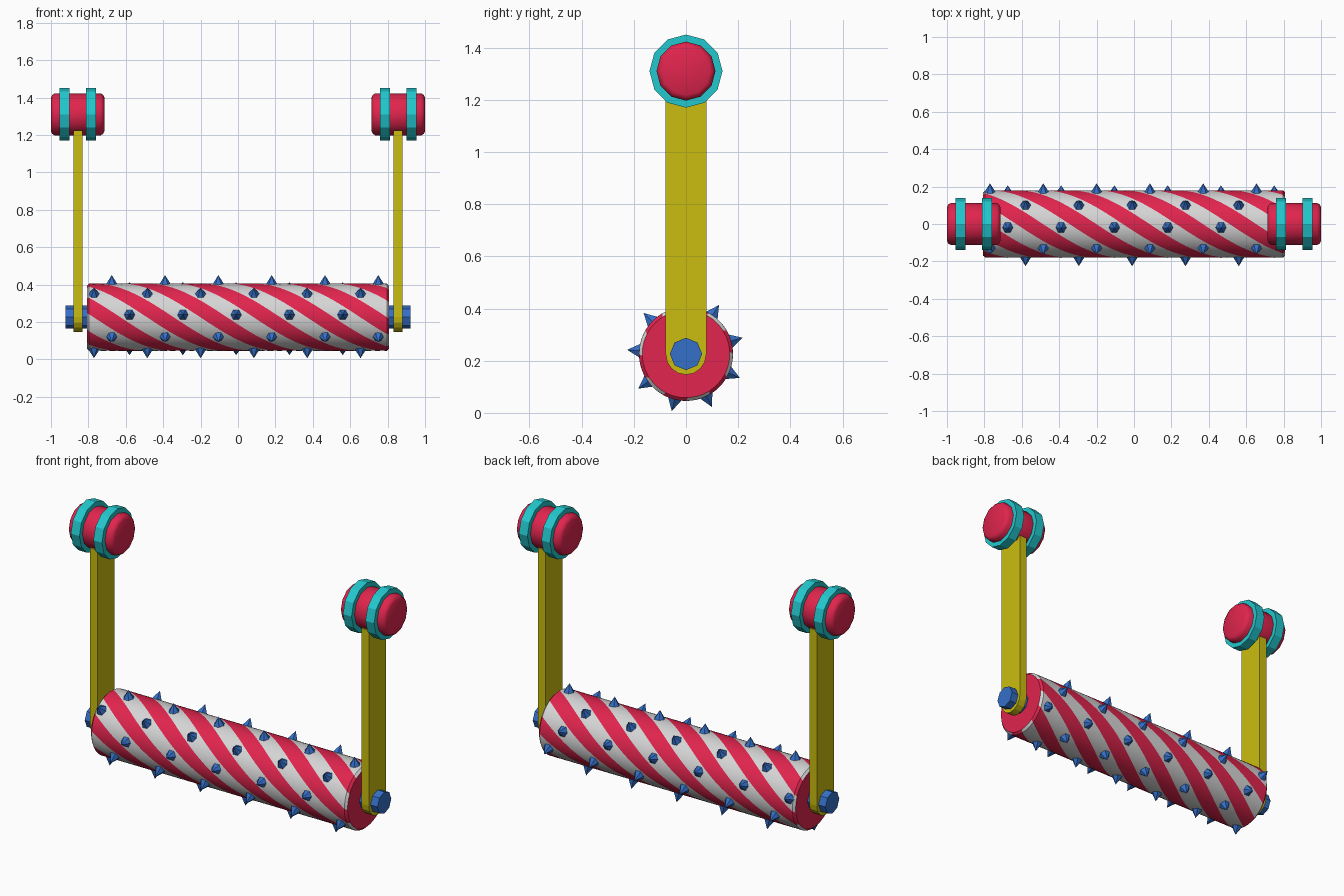
import bpy, bmesh, math
from mathutils import Vector, Matrix

if "Cube" in bpy.data.objects:
    bpy.data.objects.remove(bpy.data.objects["Cube"])


def material(name, r, g, b):
    m = bpy.data.materials.new(name)
    m.diffuse_color = (r, g, b, 1)
    m.use_nodes = True
    m.node_tree.nodes["Principled BSDF"].inputs["Base Color"].default_value = m.diffuse_color
    return m


RED = material("crimson", 0.75, 0.018, 0.075)
WHITE = material("light grey", 0.68, 0.67, 0.67)
TEAL = material("turquoise", 0.016, 0.58, 0.62)
YELLOW = material("mustard yellow", 0.60, 0.51, 0.005)
BLUE = material("blue", 0.035, 0.16, 0.58)

AXLE_Z = 0.226      # height of the roller axis
WHEEL_Z = 1.31      # height of the top wheels


def finish(name, bm, mats, smooth=None):
    bmesh.ops.recalc_face_normals(bm, faces=bm.faces)
    me = bpy.data.meshes.new(name)
    bm.to_mesh(me)
    bm.free()
    for m in mats:
        me.materials.append(m)
    ob = bpy.data.objects.new(name, me)
    bpy.context.collection.objects.link(ob)
    if smooth:
        bpy.ops.object.select_all(action='DESELECT')
        bpy.context.view_layer.objects.active = ob
        ob.select_set(True)
        bpy.ops.object.shade_smooth_by_angle(angle=math.radians(smooth))
    return ob


def lathe(name, profile, z, sides, mats, phase=0.0, twist=0.0, smooth=None, stripe=None):
    """Solid turned about the x direction; profile is a list of (x, radius).
    Angles start at the front (-y) and rise towards +z."""
    bm = bmesh.new()
    rings = []
    for x, r in profile:
        ring = []
        for j in range(sides):
            a = phase + 2 * math.pi * j / sides - twist * x
            ring.append(bm.verts.new((x, -r * math.cos(a), z + r * math.sin(a))))
        rings.append(ring)
    for a, b in zip(rings, rings[1:]):
        for j in range(sides):
            k = (j + 1) % sides
            f = bm.faces.new((a[j], a[k], b[k], b[j]))
            if stripe:
                f.material_index = stripe(j)
    bm.faces.new(rings[0])
    bm.faces.new(rings[-1])
    return finish(name, bm, mats, smooth)


# Roller: helical columns, three white then three red, around six starts
PITCH, STEP, SEGS, HALF = 1.71, 0.285, 64, 0.808
profile = [(-HALF, 0.168)]
profile += [(-0.796 + 1.592 * i / SEGS, 0.18) for i in range(SEGS + 1)]
profile += [(HALF, 0.168)]
lathe("striped_roller", profile, AXLE_Z, 36, [RED, WHITE],
      phase=math.radians(2.4 - 15), twist=2 * math.pi / PITCH, smooth=40,
      stripe=lambda j: 1 if j % 6 < 3 else 0)

# Spikes: nine staggered rows of six-sided cones
bm = bmesh.new()
for k in range(9):
    a = math.radians(4 - 40 * k)
    out = Vector((0, -math.cos(a), math.sin(a)))
    x = -0.58 + k * STEP * 2 / 3
    x -= STEP * math.floor((x + 0.775) / STEP)
    while x < 0.775:
        place = Matrix.Translation(Vector((x, 0, AXLE_Z)) + out * 0.1955)
        turn = out.to_track_quat('Z', 'X').to_matrix().to_4x4()
        bmesh.ops.create_cone(bm, cap_ends=True, segments=6, radius1=0.038,
                              radius2=0.0, depth=0.061, matrix=place @ turn)
        x += STEP
finish("roller_spikes", bm, [BLUE])

for side, s in (("left", -1), ("right", 1)):
    # Arm: flat bar with a rounded lower end
    bm = bmesh.new()
    outline = [(-0.078, 1.225)]
    for i in range(9):
        a = math.pi + math.pi * i / 8
        outline.append((0.078 * math.cos(a), AXLE_Z + 0.08 * math.sin(a)))
    outline.append((0.078, 1.225))
    face = bm.faces.new([bm.verts.new((s * 0.855 - 0.0235, y, z)) for y, z in outline])
    ext = bmesh.ops.extrude_face_region(bm, geom=[face])
    bmesh.ops.translate(bm, vec=(0.047, 0, 0),
                        verts=[v for v in ext["geom"] if isinstance(v, bmesh.types.BMVert)])
    finish(side + "_arm", bm, [YELLOW])

    # Axle pin through the arm
    lathe(side + "_axle_pin", [(s * 0.79, 0.062), (s * 0.922, 0.062)], AXLE_Z, 8, [BLUE])

    # Top wheel with rounded rims
    c = s * 0.857
    lathe(side + "_wheel", [(c - 0.142, 0.092), (c - 0.136, 0.104), (c - 0.122, 0.113),
                            (c + 0.122, 0.113), (c + 0.136, 0.104), (c + 0.142, 0.092)],
          WHEEL_Z, 12, [RED], smooth=45)

    # Two rings around the wheel
    for place, d in (("inner", -0.071), ("outer", 0.071)):
        m = c + s * d
        lathe(f"{side}_{place}_ring", [(m - 0.027, 0.14), (m + 0.027, 0.14)],
              WHEEL_Z, 12, [TEAL])
